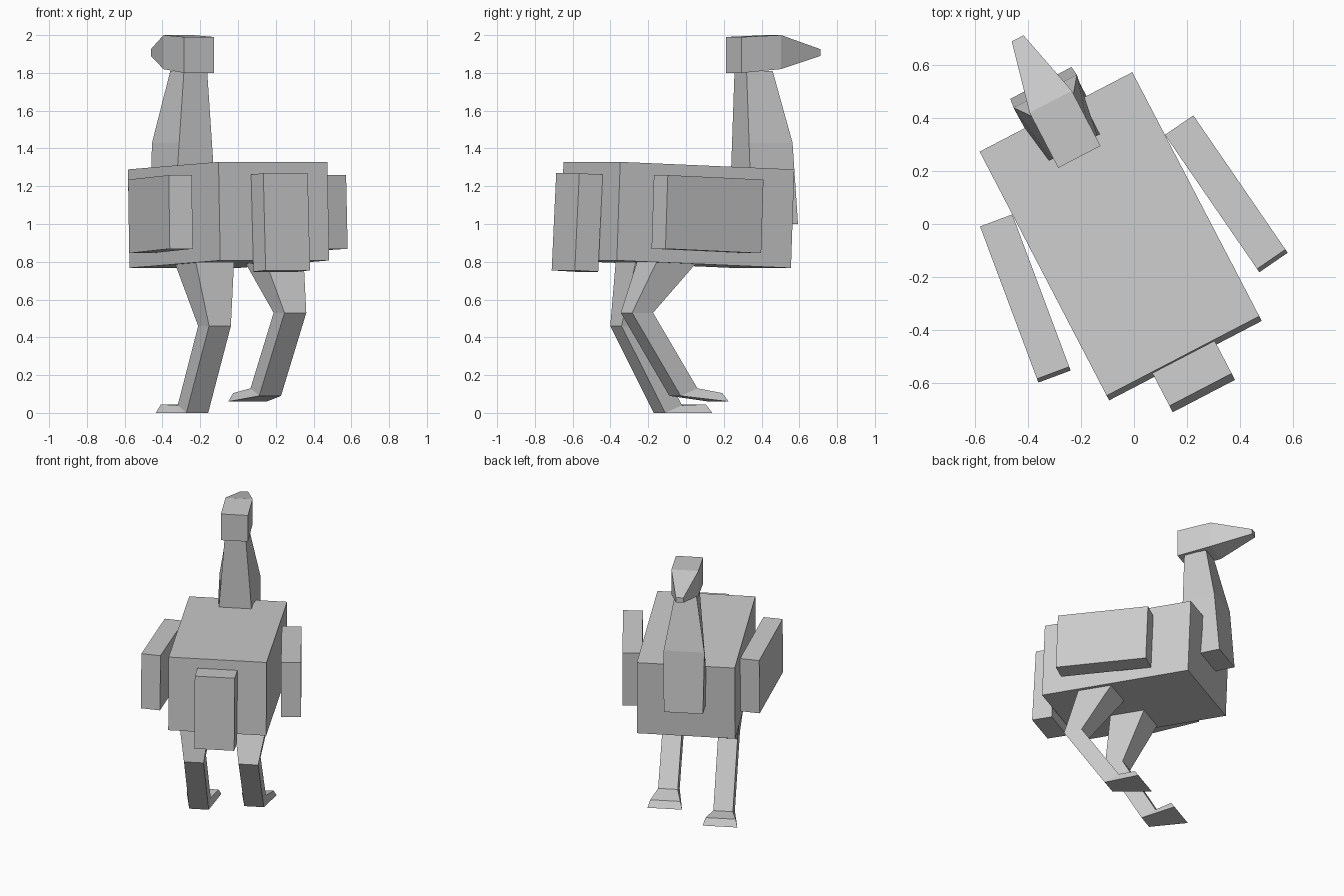
import bpy, bmesh, math
from mathutils import Matrix, Vector

cube = bpy.data.objects.get("Cube")
if cube:
    bpy.data.objects.remove(cube, do_unlink=True)

grey = bpy.data.materials.new("plain grey")
grey.use_nodes = True
grey.diffuse_color = (0.6, 0.6, 0.6, 1)
grey.node_tree.nodes["Principled BSDF"].inputs["Base Color"].default_value = grey.diffuse_color

# The bird looks along its own y axis and is turned as a whole
FRAME = Matrix.Rotation(math.radians(27.5), 4, "Z") @ Matrix.Translation((-0.066, 0, 0))


def finish(name, bm):
    """Turn the finished bmesh into a grey object."""
    bmesh.ops.recalc_face_normals(bm, faces=bm.faces)
    mesh = bpy.data.meshes.new(name)
    bm.to_mesh(mesh)
    bm.free()
    mesh.materials.append(grey)
    bpy.context.collection.objects.link(bpy.data.objects.new(name, mesh))


def box(name, centre, size, pitch, splay=0):
    """A block that leans nose-down by pitch and turns by splay, in degrees."""
    bm = bmesh.new()
    turn = Matrix.Rotation(math.radians(splay), 4, "Z")
    lean = Matrix.Rotation(math.radians(-pitch), 4, "X")
    place = FRAME @ Matrix.Translation(centre) @ turn @ lean
    bmesh.ops.create_cube(bm, size=1, matrix=place @ Matrix.Diagonal((*size, 1)))
    finish(name, bm)


def loft(name, sections, side=0):
    """Skin sections made of two level edges, each edge (forward, height, half width)."""
    bm = bmesh.new()
    loops = []
    for (f, z, half), (g, y, other) in sections:
        corners = ((side - half, f, z), (side + half, f, z),
                   (side + other, g, y), (side - other, g, y))
        loops.append([bm.verts.new(FRAME @ Vector(corner)) for corner in corners])
    for near, far in zip(loops, loops[1:]):
        for i in range(len(near)):
            bm.faces.new((near[i - 1], near[i], far[i], far[i - 1]))
    bm.faces.new(loops[0])
    bm.faces.new(loops[-1])
    finish(name, bm)


def leg(name, side, hip, knee, ankle, toe):
    """Thigh, shin and splayed foot; joints are points on the rear and sole."""
    def section(joint, half, step, rise=0, front_half=None):
        f, z = joint
        return (f, z, half), (f + step, z + rise, front_half or half)

    loft(name, [section(hip, 0.12, 0.26),
                section(knee, 0.065, 0.125),
                section(ankle, 0.065, 0.1, 0.04),
                section(toe, 0.115, -0.03, 0.045, 0.1)], side)


# Body and tail
box("body", (0, -0.018, 1.048), (0.65, 1.04, 0.522), pitch=2.2)
box("tail", (0, -0.615, 1.008), (0.265, 0.14, 0.515), pitch=3)

# Wings splay outward toward the tail
for name, side in (("left_wing", 1), ("right_wing", -1)):
    box(name, (side * 0.428, -0.06, 1.052), (0.13, 0.615, 0.39), pitch=2.2, splay=side * 7)

# Neck: straight at the back, curving up from the breast at the front
loft("neck", [((front, z, half), (0.36, z, 0.13 - 0.075 * (z - 1)))
              for front, z, half in ((0.635, 1, 0.13), (0.6, 1.43, 0.135), (0.515, 1.81, 0.07))])

# Head: a block drawn out into a beak
loft("head", [((f, top, half), (f, bottom, half))
              for f, top, bottom, half in ((0.32, 1.99, 1.8, 0.09),
                                           (0.555, 2, 1.82, 0.09),
                                           (0.825, 1.925, 1.89, 0.025))])

# Legs: the right one planted, the left one stepping
leg("right_leg", -0.19, hip=(-0.22, 0.84), knee=(-0.285, 0.46), ankle=(-0.025, 0), toe=(0.23, 0))
leg("left_leg", 0.19, hip=(-0.28, 0.84), knee=(-0.42, 0.53), ankle=(-0.13, 0.09), toe=(0.13, 0.06))
